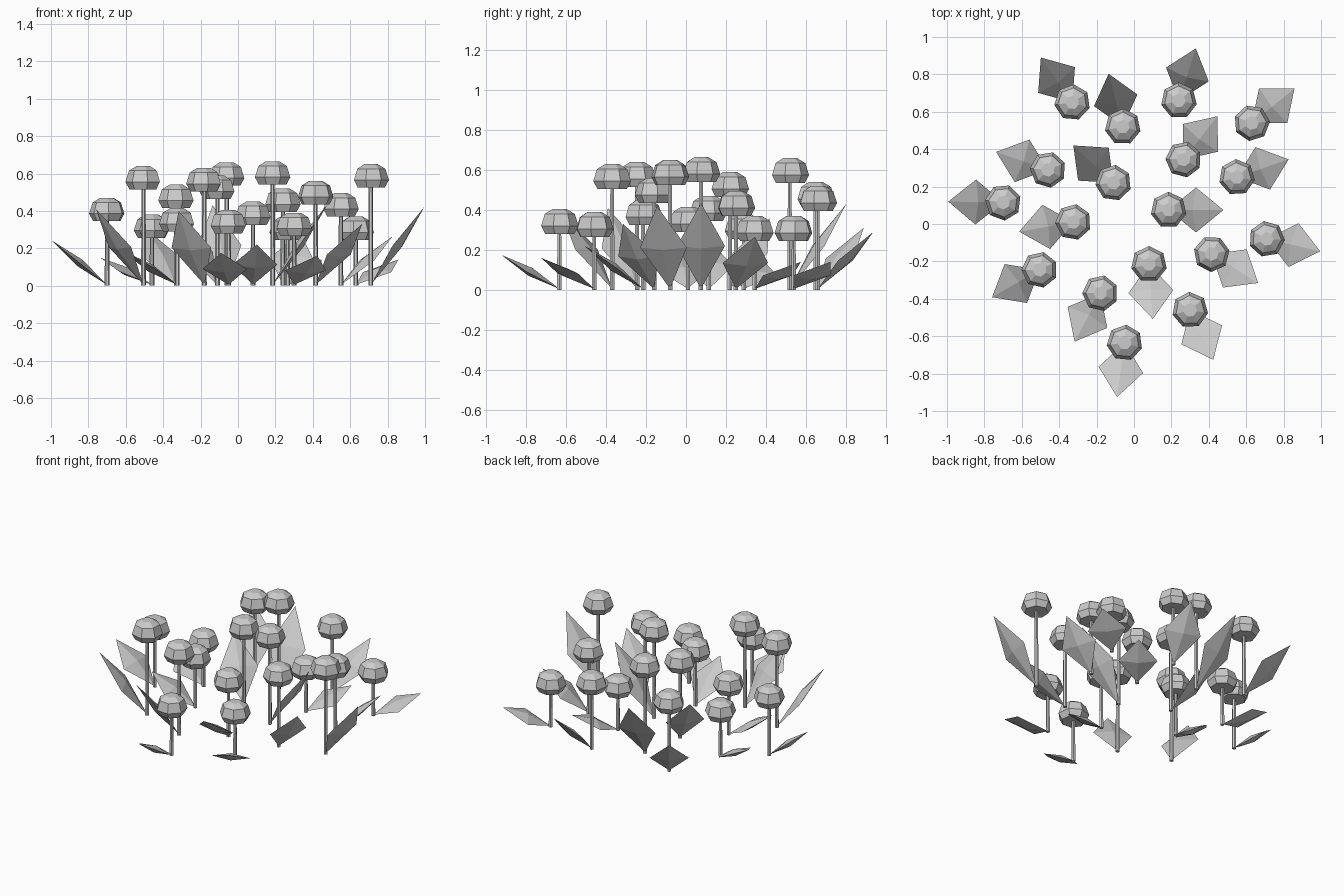
import bpy, bmesh, math, random
from mathutils import Vector

if "Cube" in bpy.data.objects:
    bpy.data.objects.remove(bpy.data.objects["Cube"])

random.seed(4)

# stem x, stem y, top of head, leaf heading in degrees
FLOWERS = [
    (-0.33, 0.65, 0.54, 125), (-0.06, 0.52, 0.66, 105), (0.24, 0.66, 0.52, 72),
    (0.63, 0.54, 0.37, 39), (0.265, 0.345, 0.37, 52), (0.55, 0.25, 0.495, 19),
    (-0.46, 0.29, 0.38, 161), (-0.11, 0.22, 0.59, 137), (-0.70, 0.115, 0.47, 179),
    (-0.325, 0.01, 0.415, 190), (0.185, 0.075, 0.665, 0), (0.71, -0.08, 0.65, 347),
    (0.415, -0.16, 0.56, 328), (0.08, -0.215, 0.45, 274), (-0.505, -0.245, 0.64, 210),
    (-0.18, -0.37, 0.63, 242), (0.30, -0.46, 0.39, 295), (-0.05, -0.635, 0.405, 262),
]


def lathe(name, rings, sides, loc, turn=0.0):
    """Stack of flat-sided rings (radius, z), closed at both ends."""
    bm = bmesh.new()
    loops = []
    for r, z in rings:
        loops.append([bm.verts.new((r * math.cos(turn + math.tau * i / sides),
                                    r * math.sin(turn + math.tau * i / sides), z))
                      for i in range(sides)])
    for a, b in zip(loops, loops[1:]):
        for i in range(sides):
            j = (i + 1) % sides
            bm.faces.new((a[i], a[j], b[j], b[i]))
    bm.faces.new(loops[0][::-1])
    bm.faces.new(loops[-1])
    return finish(name, bm, loc)


def leaf(name, loc, heading, rise):
    """Flattened four-sided double pyramid from the stem foot to the tip."""
    a = math.radians(heading)
    tip = Vector((0.293 * math.cos(a), 0.293 * math.sin(a), rise))
    base = Vector((0, 0, 0.005))
    side = Vector((-math.sin(a), math.cos(a), 0))
    normal = (tip - base).normalized().cross(side)
    mid = (base + tip) / 2
    bm = bmesh.new()
    b, t = bm.verts.new(base), bm.verts.new(tip)
    ring = [bm.verts.new(mid + d) for d in
            (side * 0.12, normal * 0.022, side * -0.12, normal * -0.022)]
    for i in range(4):
        j = (i + 1) % 4
        bm.faces.new((b, ring[i], ring[j]))
        bm.faces.new((t, ring[j], ring[i]))
    return finish(name, bm, loc)


def finish(name, bm, loc):
    bmesh.ops.recalc_face_normals(bm, faces=bm.faces)
    me = bpy.data.meshes.new(name)
    bm.to_mesh(me)
    bm.free()
    ob = bpy.data.objects.new(name, me)
    ob.location = loc
    bpy.context.collection.objects.link(ob)
    return ob


for n, (x, y, top, heading) in enumerate(FLOWERS, 1):
    # slim stem
    lathe(f"stem_{n}", [(0.013, 0), (0.011, top - 0.1)], 6, (x, y, 0))
    # faceted blossom dome
    lathe(f"blossom_{n}", [(0.075, -0.125), (0.097, -0.085), (0.078, -0.025), (0.037, 0)],
          7, (x, y, top), random.uniform(0, math.tau))
    # single outward leaf, steeper on taller flowers
    leaf(f"leaf_{n}", (x, y, 0), heading, top - 0.23)
